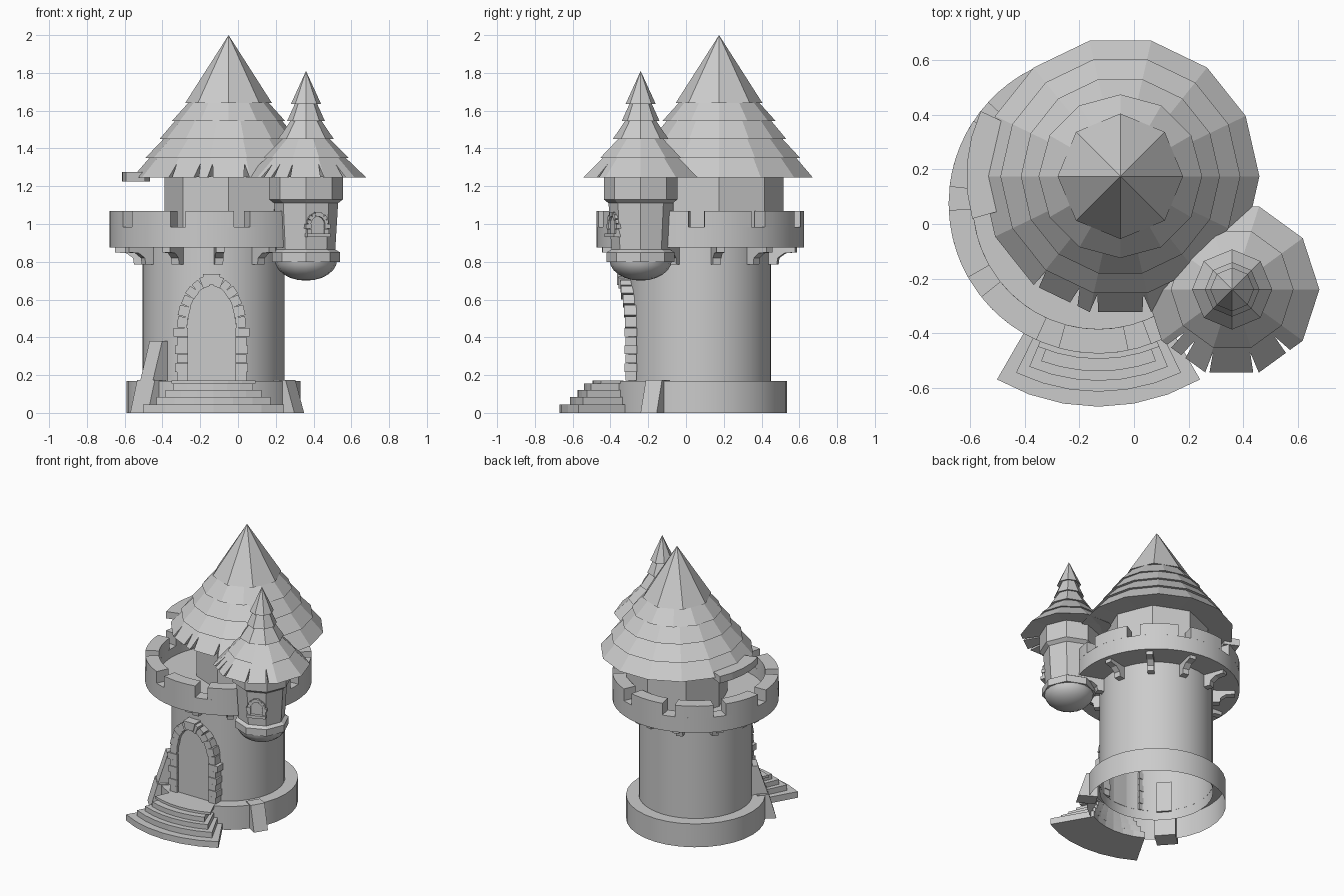
import bpy, bmesh, math
from math import sin, cos, pi, radians
from mathutils import Matrix, Vector

if "Cube" in bpy.data.objects:
    bpy.data.objects.remove(bpy.data.objects["Cube"])

GREY = (0.6, 0.6, 0.6, 1)
stone = bpy.data.materials.new("stone grey")
stone.use_nodes = True
stone.diffuse_color = GREY
stone.node_tree.nodes["Principled BSDF"].inputs["Base Color"].default_value = GREY

TOWER = Vector((-0.13, 0.075, 0))
KEEP = Vector((-0.05, 0.175, 0))
TURRET = Vector((0.36, -0.24, 0))
WALL_R = 0.375


def finish(name, bm, smooth=False):
    bmesh.ops.recalc_face_normals(bm, faces=bm.faces)
    mesh = bpy.data.meshes.new(name)
    bm.to_mesh(mesh)
    bm.free()
    mesh.materials.append(stone)
    ob = bpy.data.objects.new(name, mesh)
    bpy.context.collection.objects.link(ob)
    if smooth:
        bpy.ops.object.select_all(action='DESELECT')
        ob.select_set(True)
        bpy.context.view_layer.objects.active = ob
        bpy.ops.object.shade_smooth_by_angle(angle=radians(30))
    return ob


def lathe(name, centre, profile, n, smooth=False):
    """Turn an (r, z) profile around a vertical axis."""
    bm = bmesh.new()
    rings = [[bm.verts.new(centre + Vector((r * cos(2 * pi * i / n), r * sin(2 * pi * i / n), z)))
              for i in range(n)] for r, z in profile]
    for a, b in zip(rings, rings[1:]):
        for i in range(n):
            j = (i + 1) % n
            bm.faces.new((a[i], a[j], b[j], b[i]))
    bmesh.ops.remove_doubles(bm, verts=bm.verts, dist=1e-5)
    return finish(name, bm, smooth)


def add_arc(bm, centre, r0, r1, z0, z1, a0, a1, n=4):
    """Curved block between two radii, heights and angles in degrees."""
    rows = []
    for i in range(n + 1):
        a = radians(a0 + (a1 - a0) * i / n)
        d = Vector((cos(a), sin(a), 0))
        rows.append([bm.verts.new(centre + d * r + Vector((0, 0, z)))
                     for r, z in ((r0, z0), (r1, z0), (r1, z1), (r0, z1))])
    for a, b in zip(rows, rows[1:]):
        for k in range(4):
            m = (k + 1) % 4
            bm.faces.new((a[k], a[m], b[m], b[k]))
    bm.faces.new(rows[0])
    bm.faces.new(rows[-1])


def add_prism(bm, outline, width, matrix):
    """Extrude an (x, z) outline along local y, centred."""
    sides = [[bm.verts.new(matrix @ Vector((x, y, z))) for x, z in outline]
             for y in (-width / 2, width / 2)]
    for s in sides:
        bm.faces.new(s)
    for i in range(len(outline)):
        j = (i + 1) % len(outline)
        bm.faces.new((sides[0][i], sides[0][j], sides[1][j], sides[1][i]))


def add_box(bm, matrix, size):
    bmesh.ops.create_cube(bm, size=1, matrix=matrix @ Matrix.Diagonal((*size, 1)))


def roof_layer(name, centre, n, r0, z0, r1, z1, slits=()):
    """Faceted roof tier, with narrow tears in its lower edge."""
    step = 2 * pi / n
    marks = [(i * step, False) for i in range(n)]
    for s in slits:
        a = radians(s)
        marks += [(a - 0.03, False), (a, True), (a + 0.03, False)]
    marks.sort()
    bm = bmesh.new()
    low, high = [], []
    for a, torn in marks:
        k = cos(step / 2) / cos(a % step - step / 2)
        d = Vector((cos(a), sin(a), 0)) * k
        bottom = centre + d * r0 + Vector((0, 0, z0))
        top = centre + d * r1 + Vector((0, 0, z1))
        low.append(bm.verts.new(bottom.lerp(top, 0.65) if torn else bottom))
        high.append(bm.verts.new(top))
    hub = bm.verts.new(centre + Vector((0, 0, z0 + 0.03)))
    for i in range(len(low)):
        j = (i + 1) % len(low)
        bm.faces.new((low[i], low[j], high[j], high[i]))
        bm.faces.new((low[j], low[i], hub))
    bmesh.ops.remove_doubles(bm, verts=high, dist=1e-5)
    return finish(name, bm)


def stone_arch(name, matrix, half, z0, spring, rise, jambs, voussoirs, size, wall):
    """Stones up both jambs and around an arch; local -y faces outward."""
    w, depth = size
    bm = bmesh.new()
    h = (spring - z0) / jambs
    for side in (-1, 1):
        for i in range(jambs):
            x, z = side * half, z0 + h * (i + 0.5)
            wide = w * (1.3 if i == jambs - 1 else 1 + 0.15 * (i % 2))
            add_box(bm, matrix @ Matrix.Translation((x + side * (wide - w) / 2, wall(x), z)),
                    (wide, depth * (1 + 0.1 * (i % 2)), h * 0.96))
        for i in range(voussoirs):
            t = pi / 2 * (i + 0.5) / (voussoirs + 0.5)
            x, z = side * half * cos(t), spring + rise * sin(t)
            tilt = math.atan2(rise * cos(t), -side * half * sin(t))
            length = pi / 2 * math.hypot(half * sin(t), rise * cos(t)) / (voussoirs + 0.5)
            add_box(bm, matrix @ Matrix.Translation((x, wall(x), z)) @ Matrix.Rotation(-tilt, 4, 'Y'),
                    (length * 0.95, depth * (1 + 0.1 * (i % 2)), w * (0.9 + 0.1 * (i % 2))))
    # keystone
    key = [(-0.55 * w, -w / 2), (0.55 * w, -w / 2), (0.8 * w, w / 2), (-0.8 * w, w / 2)]
    add_prism(bm, key, depth * 1.3, matrix @ Matrix.Translation((0, wall(0), spring + rise + 0.1 * w)))
    finish(name, bm)


def arch_panel(name, matrix, half, z0, spring, rise, thick):
    pts = [(-half, z0), (half, z0)]
    pts += [(half * cos(pi * i / 10), spring + rise * sin(pi * i / 10)) for i in range(11)]
    bm = bmesh.new()
    add_prism(bm, pts, thick, matrix)
    finish(name, bm)


# Round tower and its open footing
lathe("tower_wall", TOWER, [(WALL_R, 0.1), (WALL_R, 0.9)], 48, True)
lathe("tower_footing", TOWER, [(0.46, 0), (0.46, 0.17), (WALL_R, 0.17)], 32, True)

# Walkway with parapet and merlons
lathe("walkway", TOWER, [(WALL_R, 0.875), (0.55, 0.875), (0.55, 0.985), (0.46, 0.985),
                         (0.46, 0.92), (0, 0.92)], 48, True)
bm = bmesh.new()
for i in range(10):
    add_arc(bm, TOWER, 0.46, 0.55, 0.985, 1.07, 36 * i + 2.5, 36 * i + 29.5, 5)
finish("merlons", bm, True)

# Brackets under the walkway
bracket = [(0.36, 0.88), (0.52, 0.88), (0.52, 0.85), (0.46, 0.845),
           (0.425, 0.82), (0.42, 0.785), (0.36, 0.785)]
bm = bmesh.new()
for i in range(11):
    add_prism(bm, bracket, 0.045,
              Matrix.Translation(TOWER) @ Matrix.Rotation(radians(274 + 360 * i / 11), 4, 'Z'))
finish("walkway_brackets", bm)

# Upper room and main roof
lathe("upper_room", KEEP, [(0.34, 0.9), (0.34, 1.28)], 8)
main_tiers = [(14, 0.51, 1.245, 0.41, 1.36), (14, 0.44, 1.35, 0.34, 1.455),
              (14, 0.365, 1.45, 0.28, 1.55), (12, 0.30, 1.545, 0.21, 1.645), (8, 0.23, 1.64, 0, 2)]
for i, (n, *tier) in enumerate(main_tiers):
    roof_layer(f"main_roof_tier_{i}", KEEP, n, *tier,
               slits=(232, 250, 259, 281, 296) if i == 0 else ())
bm = bmesh.new()
add_arc(bm, KEEP, 0.46, 0.565, 1.225, 1.275, 155, 196, 4)
finish("loose_roof_edge", bm)

# Corner turret: rounded bottom, tapered body and collar
bowl = [(0.165 * sin(t * pi / 12), 0.81 - 0.11 * cos(t * pi / 12)) for t in range(7)]
lathe("turret_bowl", TURRET, bowl, 16, True)
lathe("turret_body", TURRET, [(0, 0.8), (0.18, 0.8), (0.18, 0.85), (0.155, 0.865), (0.17, 1.11),
                              (0.195, 1.13), (0.195, 1.26), (0, 1.26)], 8)
turret_tiers = [(10, 0.32, 1.245, 0.20, 1.36), (10, 0.225, 1.35, 0.12, 1.455),
                (8, 0.147, 1.45, 0.08, 1.55), (8, 0.10, 1.545, 0.055, 1.645), (8, 0.08, 1.635, 0, 1.81)]
for i, (n, *tier) in enumerate(turret_tiers):
    roof_layer(f"turret_roof_tier_{i}", TURRET, n, *tier,
               slits=(222, 234, 253, 286, 312) if i == 0 else ())

# Turret window
window = Matrix.Translation(TURRET) @ Matrix.Rotation(radians(22.5), 4, 'Z') @ Matrix.Translation((0, -0.152, 0))
stone_arch("turret_window_frame", window, 0.05, 0.95, 1.0, 0.05, 2, 3, (0.024, 0.03), lambda x: 0)
arch_panel("turret_window_pane", window, 0.045, 0.95, 1.0, 0.045, 0.009)
bm = bmesh.new()
add_box(bm, window @ Matrix.Translation((0, -0.005, 0.94)), (0.13, 0.045, 0.02))
finish("turret_window_sill", bm)

# Doorway
door = Matrix.Translation((TOWER.x - 0.01, TOWER.y, 0))
stone_arch("door_frame", door, 0.155, 0.17, 0.45, 0.25, 6, 6, (0.058, 0.06),
           lambda x: -math.sqrt(WALL_R ** 2 - x * x) - 0.025)
arch_panel("door", door @ Matrix.Translation((0, -WALL_R, 0)), 0.13, 0.17, 0.45, 0.23, 0.008)

# Fan of steps
steps = [(0.745, 0, 0.045, 30), (0.69, 0.045, 0.085, 26), (0.65, 0.085, 0.12, 23),
         (0.615, 0.12, 0.155, 20), (0.57, 0.155, 0.172, 23)]
for i, (r, z0, z1, half) in enumerate(steps):
    bm = bmesh.new()
    add_arc(bm, TOWER, 0.44, r, z0, z1, 270 - half, 270 + half, 6)
    finish(f"step_{i}", bm)

# Leaning stones against wall and footing
leaning = [("wall_buttress", 222, [(0.36, 0.16), (0.48, 0.16), (0.41, 0.38), (0.36, 0.38)], 0.1),
           ("left_footing_stone", 222, [(0.4, 0), (0.53, 0), (0.48, 0.175), (0.4, 0.175)], 0.14),
           ("right_footing_stone", 329, [(0.4, 0), (0.53, 0), (0.475, 0.175), (0.4, 0.175)], 0.1)]
for name, angle, outline, width in leaning:
    bm = bmesh.new()
    add_prism(bm, outline, width, Matrix.Translation(TOWER) @ Matrix.Rotation(radians(angle), 4, 'Z'))
    finish(name, bm)
